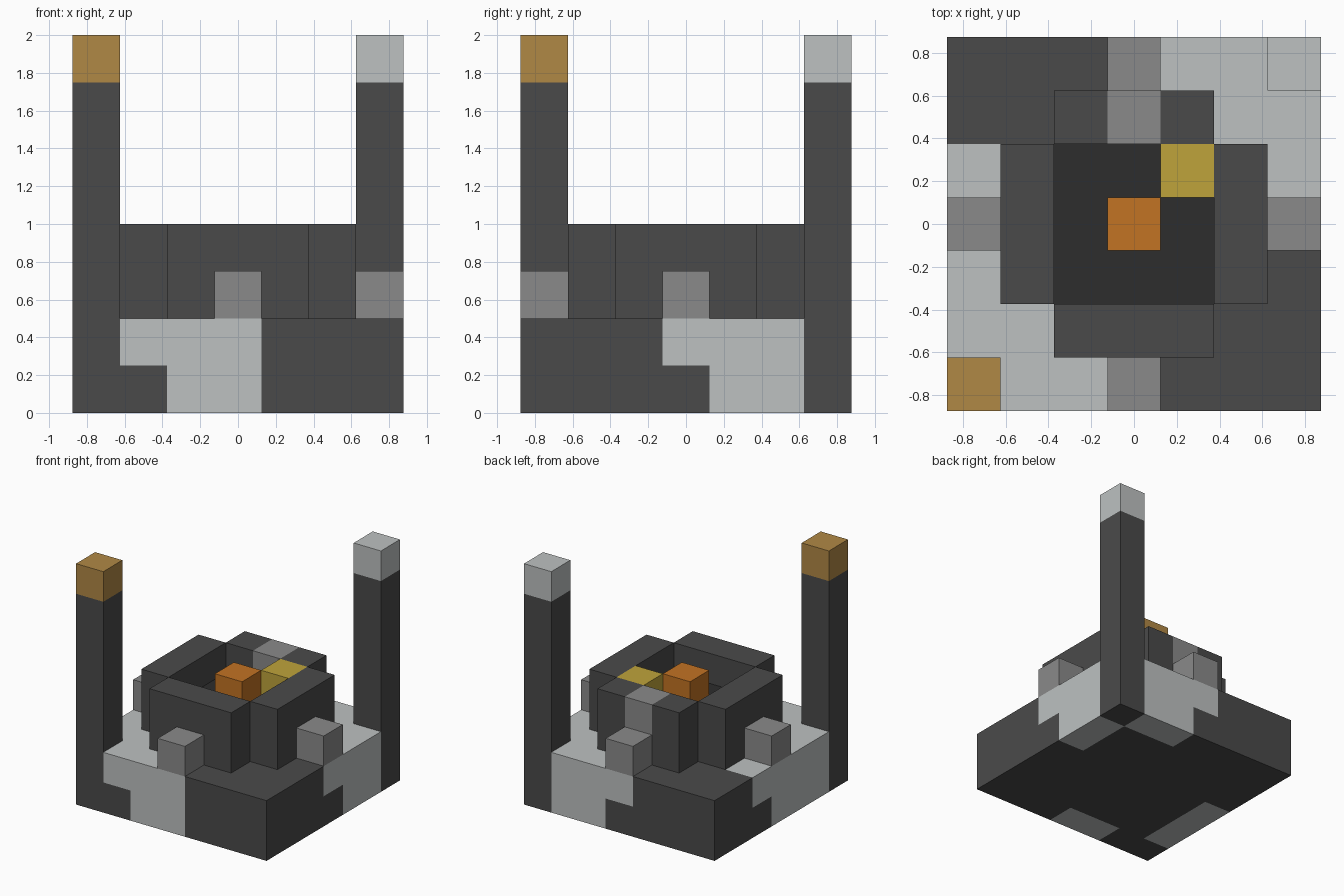
import bpy
import bmesh
from mathutils import Vector

CELL = 0.25   # everything sits on a 7 x 7 x 8 block grid
HALF = 3.5

cube = bpy.data.objects.get("Cube")
if cube:
    bpy.data.objects.remove(cube, do_unlink=True)


def material(name, hex_code):
    value = int(hex_code, 16)
    srgb = [((value >> s) & 255) / 255 for s in (16, 8, 0)]
    lin = [c / 12.92 if c < 0.04 else ((c + 0.055) / 1.055) ** 2.4 for c in srgb]
    mat = bpy.data.materials.new(name)
    mat.use_nodes = True
    mat.diffuse_color = (*lin, 1)
    bsdf = next(n for n in mat.node_tree.nodes if n.type == 'BSDF_PRINCIPLED')
    bsdf.inputs["Base Color"].default_value = (*lin, 1)
    bsdf.inputs["Roughness"].default_value = 0.9
    return mat


dark = material("dark_stone", "4a4a4a")
light = material("pale_stone", "bdc1c1")
grey = material("grey_stone", "8a8a8a")
coal = material("coal_black", "2d2d2d")
gold = material("dull_gold", "b08845")
orange = material("ember_orange", "c27323")
yellow = material("ember_yellow", "bfa43b")


def block(name, low, high, mats, rule=None):
    """Box between two grid corners; a rule cuts it into cells and colours them."""
    bm = bmesh.new()
    bmesh.ops.create_cube(bm, size=1)
    for v in bm.verts:
        v.co = Vector([h if c > 0 else l for c, l, h in zip(v.co, low, high)])
    if rule:
        for axis in range(3):
            normal = Vector([float(i == axis) for i in range(3)])
            for cut in range(low[axis] + 1, high[axis]):
                bmesh.ops.bisect_plane(bm, geom=bm.verts[:] + bm.edges[:] + bm.faces[:],
                                       plane_co=normal * cut, plane_no=normal)
        for f in bm.faces:
            inside = f.calc_center_median() - f.normal * 0.5
            f.material_index = int(rule(*[int(c) for c in inside]))
    for v in bm.verts:
        v.co = Vector((v.co.x - HALF, v.co.y - HALF, v.co.z)) * CELL
    mesh = bpy.data.meshes.new(name)
    bm.to_mesh(mesh)
    bm.free()
    for m in mats:
        mesh.materials.append(m)
    obj = bpy.data.objects.new(name, mesh)
    bpy.context.collection.objects.link(obj)


# Base: pale stone spreads along the edges from both pillar corners
pale_low = {(2, 0), (3, 0), (0, 1), (0, 2), (0, 3), (4, 6), (5, 6), (6, 4), (6, 5)}
pale_high = pale_low | {(1, 0), (0, 4), (1, 1), (3, 6), (6, 3), (5, 5)}
block("base", (0, 0, 0), (7, 7, 2), [dark, light],
      lambda x, y, z: (x, y) in (pale_high if z else pale_low))

# Corner pillars with coloured caps
for side, c, cap in (("front_right", 0, gold), ("back_left", 6, light)):
    block(side + "_pillar", (c, c, 2), (c + 1, c + 1, 7), [dark])
    block(side + "_pillar_cap", (c, c, 7), (c + 1, c + 1, 8), [cap])

# Small block in the middle of each edge
for side, x, y in (("front", 3, 0), ("back", 3, 6), ("right", 0, 3), ("left", 6, 3)):
    block(side + "_edge_block", (x, y, 2), (x + 1, y + 1, 3), [grey])

# Fire pit walls; the back one has a grey middle
block("front_wall", (2, 1, 2), (5, 2, 4), [dark])
block("right_wall", (1, 2, 2), (2, 5, 4), [dark])
block("left_wall", (5, 2, 2), (6, 5, 4), [dark])
block("back_wall", (2, 5, 2), (5, 6, 4), [dark, grey], lambda x, y, z: x == 3)

# Coal bed and embers
block("coal_bed", (2, 2, 2), (5, 5, 3), [coal])
block("orange_ember", (3, 3, 3), (4, 4, 4), [orange])
block("yellow_ember", (4, 4, 3), (5, 5, 4), [yellow])
